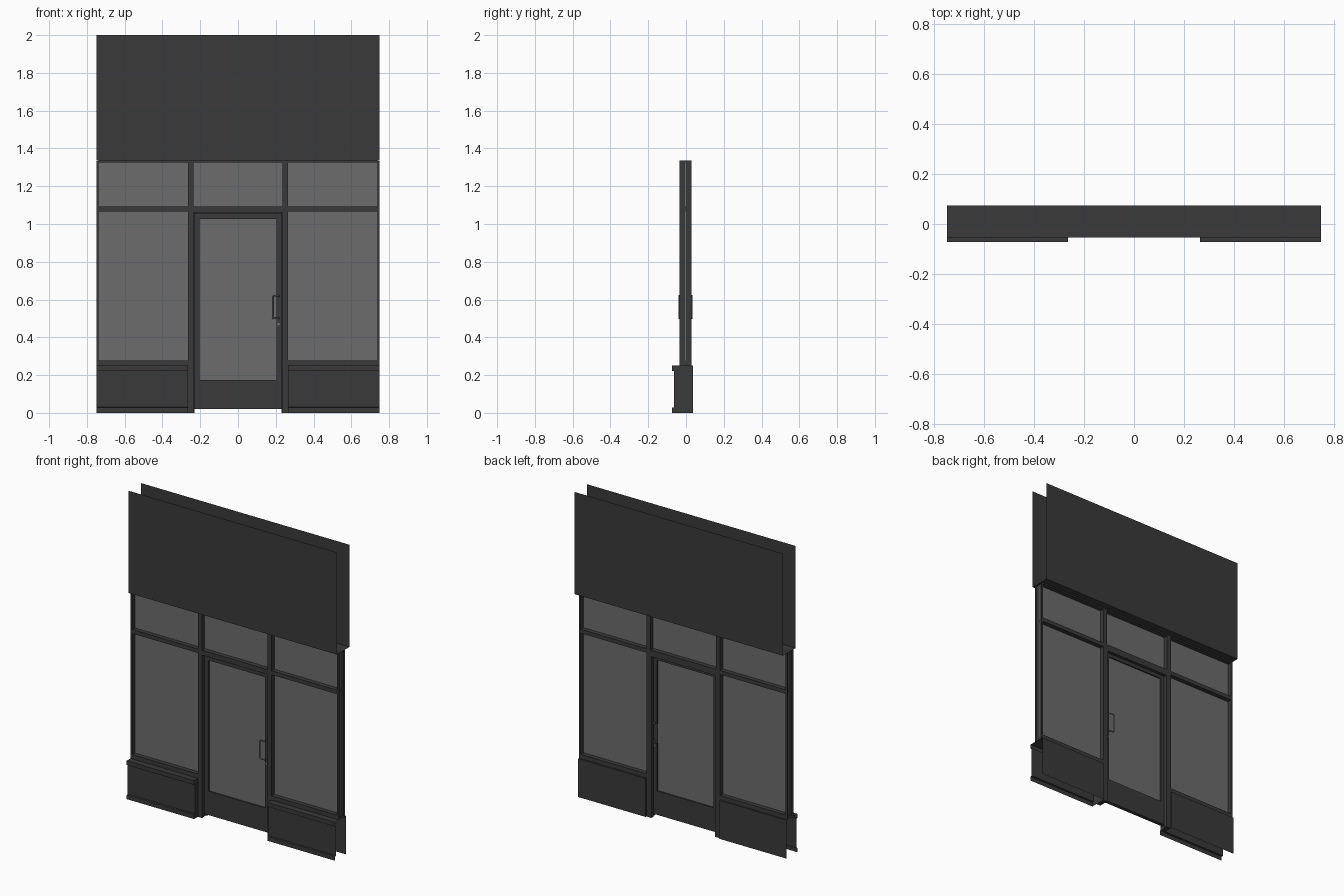
import bpy, bmesh
from math import radians
from mathutils import Vector, Matrix

if "Cube" in bpy.data.objects:
    bpy.data.objects.remove(bpy.data.objects["Cube"])

YC = -0.0025            # centre plane of the framing
F0, F1 = -0.034, 0.029  # front and back of the framing
D0, D1 = -0.014, 0.009  # front and back of the door leaf


def material(name, v, a=1.0):
    m = bpy.data.materials.new(name)
    m.diffuse_color = (v, v, v, a)
    m.use_nodes = True
    m.node_tree.nodes["Principled BSDF"].inputs["Base Color"].default_value = m.diffuse_color
    return m


DARK = material("dark_metal", 0.042)
STEEL = material("brushed_steel", 0.18)
GLASS = material("glass", 0.15, 0.4)


def finish(name, bm, mat, mirror=False):
    me = bpy.data.meshes.new(name)
    bm.to_mesh(me)
    bm.free()
    me.materials.append(mat)
    ob = bpy.data.objects.new(name, me)
    bpy.context.collection.objects.link(ob)
    if mirror:
        ob.modifiers.new("mirror", 'MIRROR').use_mirror_merge = False
    return ob


def boxes(name, items, mat=DARK, mirror=False):
    """Each item is (x0, x1, y0, y1, z0, z1)."""
    bm = bmesh.new()
    for x0, x1, y0, y1, z0, z1 in items:
        m = Matrix.Translation(((x0 + x1) / 2, (y0 + y1) / 2, (z0 + z1) / 2))
        m = m @ Matrix.Diagonal((x1 - x0, y1 - y0, z1 - z0, 1))
        bmesh.ops.create_cube(bm, size=1, matrix=m)
    return finish(name, bm, mat, mirror)


def sheet(name, pts, step, cap=False, mirror=False):
    """Extrude an open 3D profile by step; optionally cap its start."""
    bm = bmesh.new()
    a = [bm.verts.new(p) for p in pts]
    b = [bm.verts.new(Vector(p) + Vector(step)) for p in pts]
    for i in range(len(pts) - 1):
        bm.faces.new((a[i], a[i + 1], b[i + 1], b[i]))
    if cap:
        bm.faces.new(a[::-1])
    bmesh.ops.recalc_face_normals(bm, faces=bm.faces)
    return finish(name, bm, DARK, mirror)


# Upper wall: front and back sheets joined by a soffit, open at top and ends
sheet("upper_wall", [(-0.75, y, z) for y, z in
      ((-0.055, 2), (-0.055, 1.335), (0.075, 1.335), (0.075, 2))], (1.5, 0, 0))

# Bulkheads with base and cap trim, open at the outer ends and below
sheet("bulkhead", [(0.265, y, z) for y, z in
      ((-0.073, 0), (-0.073, 0.028), (-0.063, 0.030), (-0.063, 0.222),
       (-0.073, 0.222), (-0.073, 0.25), (0.037, 0.25), (0.037, 0))],
      (0.485, 0, 0), cap=True, mirror=True)

# End jambs: channels open to the outside
sheet("end_jamb", [(x, y, 0.25) for x, y in
      ((0.75, F0), (0.738, F0), (0.738, F1), (0.75, F1))],
      (0, 0, 1.083), mirror=True)

# Mullions beside the door, with door stops
boxes("mullion", [(0.236, 0.265, F0, F1, 0, 1.333)], mirror=True)
boxes("door_stop", [(0.229, 0.236, D1, F1, 0, 1.066)], mirror=True)
boxes("door_head_stop", [(-0.236, 0.236, D1, F1, 1.05, 1.066)])

# Horizontal members: head, transom bars and sills
boxes("head_rail", [(-0.738, 0.738, F0, F1, 1.326, 1.335)])
boxes("side_rails", [(0.265, 0.738, F0, F1, 1.066, 1.092),
                     (0.265, 0.738, F0, F1, 0.25, 0.278)], mirror=True)
boxes("door_transom_bar", [(-0.236, 0.236, F0, F1, 1.060, 1.092)])

# Door leaf: stiles, top rail and deep kick rail
boxes("door_stiles", [(0.203, 0.233, D0, D1, 0.02, 1.057)], mirror=True)
boxes("door_rails", [(-0.203, 0.203, D0, D1, 1.027, 1.057),
                     (-0.203, 0.203, D0, D1, 0.02, 0.175)])

# Glazing
g0, g1 = YC - 0.003, YC + 0.003
boxes("side_glass", [(0.265, 0.738, g0, g1, 0.278, 1.066),
                     (0.265, 0.738, g0, g1, 1.092, 1.326)], GLASS, True)
boxes("centre_glass", [(-0.236, 0.236, g0, g1, 1.092, 1.326),
                       (-0.203, 0.203, g0, g1, 0.175, 1.027)], GLASS)


# Pull handles: rounded tube path on both faces of the door
def rounded(path, r=0.008):
    out = [path[0]]
    for p, c, n in zip(path, path[1:], path[2:]):
        s = c + (p - c).normalized() * r
        e = c + (n - c).normalized() * r
        out += [s * (1 - t) ** 2 + c * 2 * t * (1 - t) + e * t * t
                for t in (0, 0.25, 0.5, 0.75, 1)]
    return out + [path[-1]]


curve = bpy.data.curves.new("pull_handles", 'CURVE')
curve.dimensions = '3D'
curve.bevel_depth = 0.004
curve.bevel_resolution = 2
curve.use_fill_caps = True
for side in (-1, 1):
    yd, yh = YC + side * 0.010, YC + side * 0.0335
    path = [Vector(p) for p in
            ((0.217, yd, 0.62), (0.217, yh, 0.62), (0.183, yh, 0.62),
             (0.183, yh, 0.50), (0.217, yh, 0.50), (0.217, yd, 0.50))]
    pts = rounded(path)
    sp = curve.splines.new('POLY')
    sp.points.add(len(pts) - 1)
    for q, p in zip(sp.points, pts):
        q.co = (*p, 1)
curve.materials.append(STEEL)
bpy.context.collection.objects.link(bpy.data.objects.new("pull_handles", curve))

# Lock cylinder through the stile
bm = bmesh.new()
bmesh.ops.create_cone(bm, cap_ends=True, segments=16, radius1=0.007,
                      radius2=0.007, depth=0.033,
                      matrix=Matrix.Translation((0.215, YC, 0.47))
                      @ Matrix.Rotation(radians(90), 4, 'X'))
lock = finish("lock_cylinder", bm, STEEL)
bpy.context.view_layer.objects.active = lock
lock.select_set(True)
bpy.ops.object.shade_smooth_by_angle()
